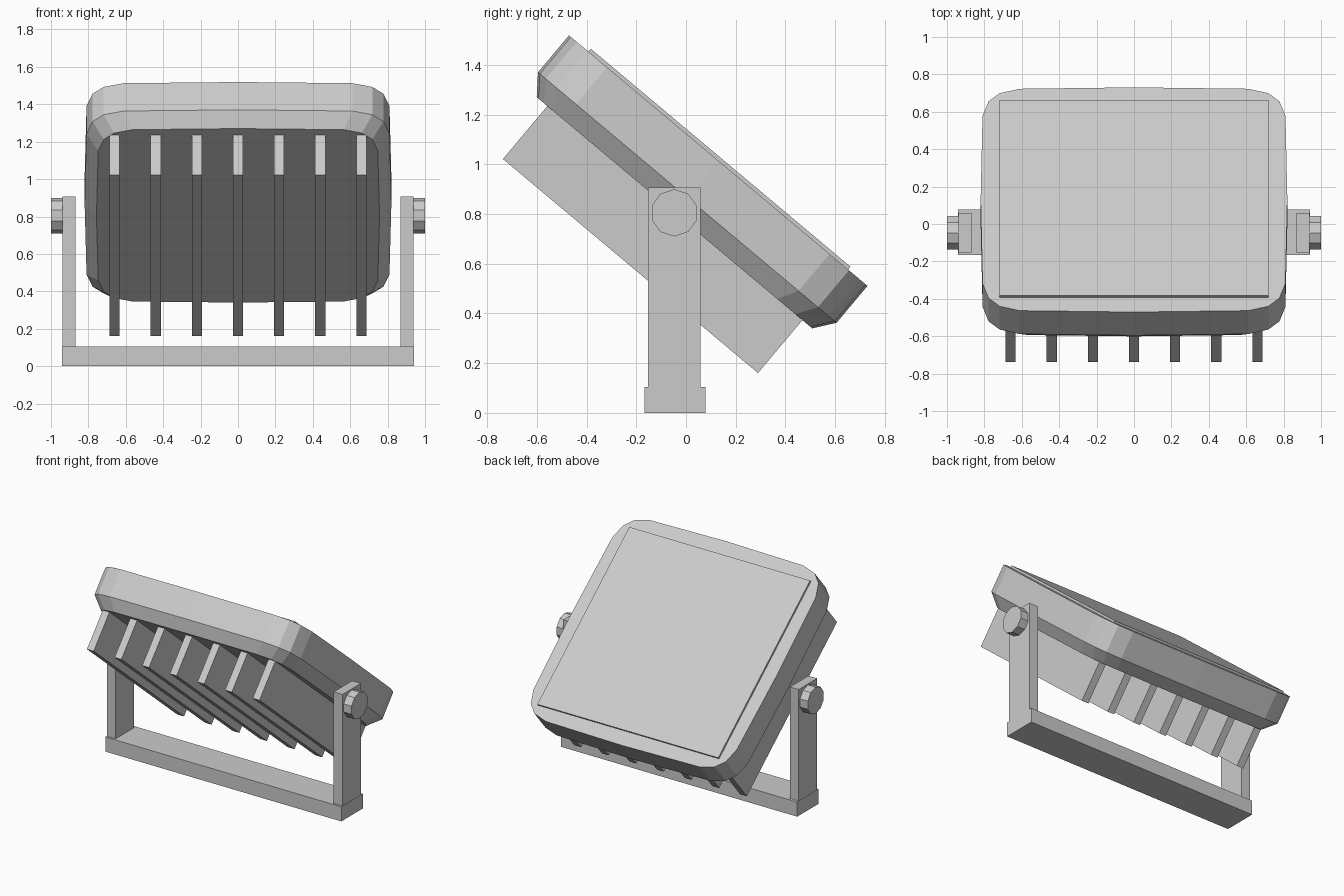
import bpy, bmesh, math
from mathutils import Matrix, Vector

if "Cube" in bpy.data.objects:
    bpy.data.objects.remove(bpy.data.objects["Cube"])

grey = bpy.data.materials.new("plain grey")
grey.diffuse_color = (0.6, 0.6, 0.6, 1)
grey.use_nodes = True
grey.node_tree.nodes["Principled BSDF"].inputs["Base Color"].default_value = grey.diffuse_color
TILT = Matrix.Rotation(math.radians(-40), 4, 'X')   # lamp head leans back
MID = -0.553                                        # head centre along the slope


def finish(name, bm, matrix=Matrix()):
    bm.transform(matrix)
    bmesh.ops.recalc_face_normals(bm, faces=bm.faces)
    me = bpy.data.meshes.new(name)
    bm.to_mesh(me)
    bm.free()
    me.materials.append(grey)
    ob = bpy.data.objects.new(name, me)
    bpy.context.collection.objects.link(ob)


def box(name, lo, hi, matrix=Matrix()):
    lo, hi = Vector(lo), Vector(hi)
    bm = bmesh.new()
    bmesh.ops.create_cube(bm, size=1)
    bmesh.ops.scale(bm, vec=hi - lo, verts=bm.verts)
    bmesh.ops.translate(bm, vec=(lo + hi) / 2, verts=bm.verts)
    finish(name, bm, matrix)


def spow(v):
    return math.copysign(abs(v) ** 0.25, v) if abs(v) > 1e-9 else 0.0


# Housing: superellipse outline with a chamfered underside
bm = bmesh.new()
rings = []
for h, s in ((0.587, 0.923), (0.667, 1), (0.861, 1)):
    ring = []
    for i in range(20):
        t = math.tau * i / 20
        ring.append(bm.verts.new((0.82 * s * spow(math.cos(t)),
                                  MID + 0.784 * s * spow(math.sin(t)), h)))
    rings.append(ring)
for a, b in zip(rings, rings[1:]):
    for i in range(20):
        j = (i + 1) % 20
        bm.faces.new((a[i], a[j], b[j], b[i]))
bm.faces.new(rings[0][::-1])
bm.faces.new(rings[-1])
finish("lamp_housing", bm, TILT)

# Front glass plate
box("glass_plate", (-0.72, MID - 0.682, 0.85), (0.72, MID + 0.682, 0.876), TILT)

# Cooling fins
for i in range(7):
    x = (i - 3) * 0.22
    box(f"cooling_fin_{i + 1}", (x - 0.027, MID - 0.668, 0.309),
        (x + 0.027, MID + 0.672, 0.62), TILT)

# Bracket base, uprights and pivot bolts
box("bracket_base", (-0.94, -0.167, 0), (0.94, 0.078, 0.105))
for side, s in (("left", -1), ("right", 1)):
    x0, x1 = sorted((s * 0.868, s * 0.938))
    box(f"bracket_arm_{side}", (x0, -0.152, 0.05), (x1, 0.058, 0.907))
    bm = bmesh.new()
    bmesh.ops.create_cone(bm, cap_ends=True, segments=10, radius1=0.095,
                          radius2=0.095, depth=0.1)
    # turn the axis to x with a corner pointing along y
    turn = Matrix.Rotation(math.radians(90), 4, 'Y') @ Matrix.Rotation(math.radians(90), 4, 'Z')
    finish(f"pivot_bolt_{side}", bm, Matrix.Translation((s * 0.95, -0.047, 0.805)) @ turn)
